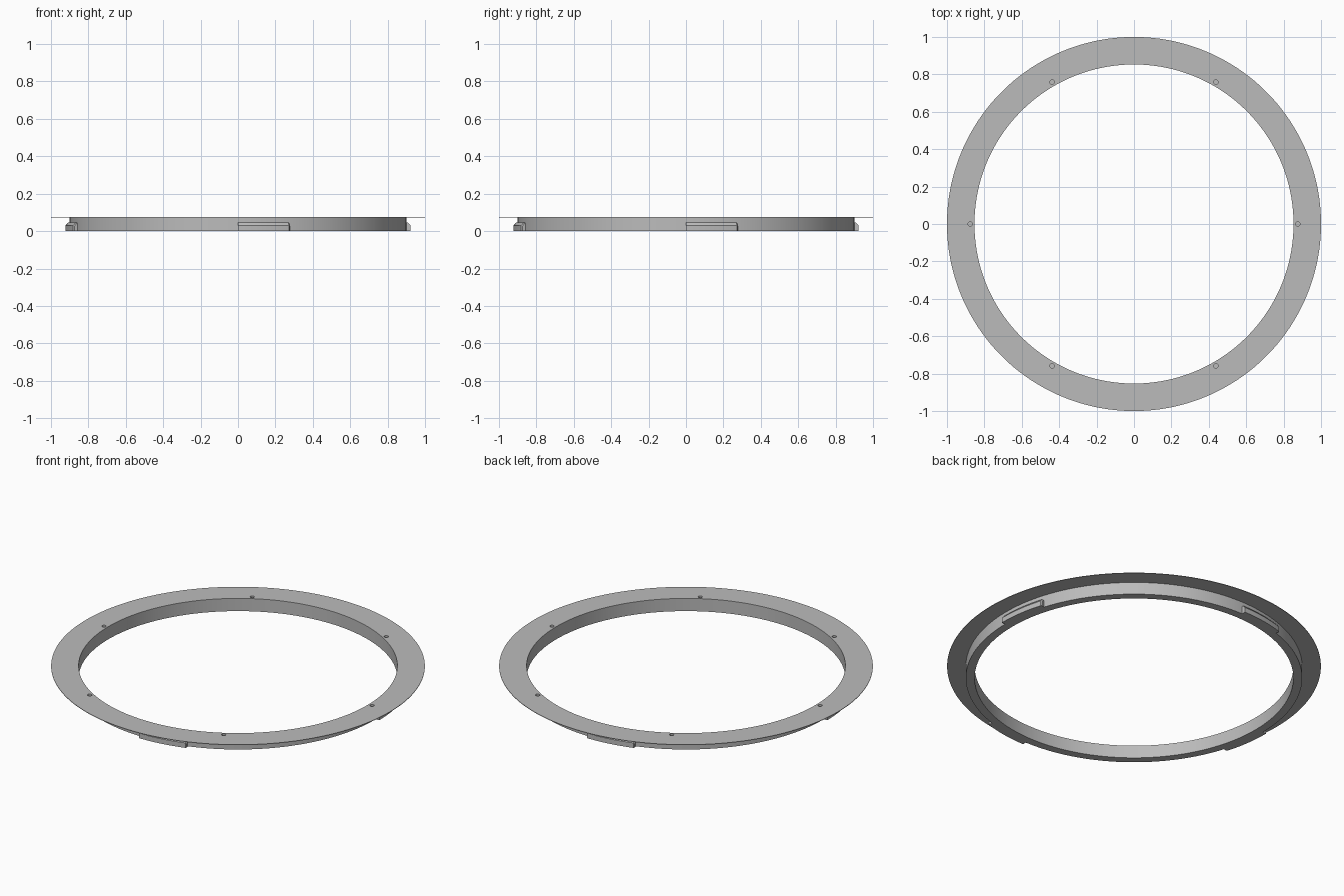
import bpy, bmesh
from math import cos, sin, radians, tau

cube = bpy.data.objects.get("Cube")
if cube:
    bpy.data.objects.remove(cube)

HEIGHT, INNER, WALL, OUTER = 0.075, 0.853, 0.9, 1.0

grey = bpy.data.materials.new("plain_grey")
grey.use_nodes = True
grey.diffuse_color = (0.5, 0.5, 0.5, 1)
grey.node_tree.nodes["Principled BSDF"].inputs["Base Color"].default_value = (0.5, 0.5, 0.5, 1)


def sweep(name, sections, closed):
    """Skin a list of (angle, [(radius, z), ...]) sections around the z axis."""
    bm = bmesh.new()
    rows = [[bm.verts.new((r * cos(a), r * sin(a), z)) for r, z in pts]
            for a, pts in sections]
    n = len(rows[0])
    pairs = list(zip(rows, rows[1:]))
    if closed:
        pairs.append((rows[-1], rows[0]))
    else:
        bm.faces.new(rows[0])
        bm.faces.new(rows[-1])
    for p, q in pairs:
        for i in range(n):
            j = (i + 1) % n
            bm.faces.new((p[i], p[j], q[j], q[i]))
    bmesh.ops.recalc_face_normals(bm, faces=bm.faces)
    mesh = bpy.data.meshes.new(name)
    bm.to_mesh(mesh)
    bm.free()
    mesh.materials.append(grey)
    obj = bpy.data.objects.new(name, mesh)
    bpy.context.collection.objects.link(obj)
    return obj


def smooth(obj):
    bpy.ops.object.select_all(action="DESELECT")
    obj.select_set(True)
    bpy.context.view_layer.objects.active = obj
    bpy.ops.object.shade_smooth_by_angle(angle=radians(25))


# Ring wall with a thin flange around the top
profile = [(INNER, 0), (WALL, 0), (WALL, HEIGHT - 0.003),
           (OUTER, HEIGHT - 0.003), (OUTER, HEIGHT), (INNER, HEIGHT)]
STEPS = 180
ring = sweep("flanged_ring", [(tau * i / STEPS, profile) for i in range(STEPS)], True)

# Six blind screw holes
bm = bmesh.new()
for k in range(6):
    made = bmesh.ops.create_cone(bm, cap_ends=True, segments=20,
                                 radius1=0.012, radius2=0.012, depth=0.1)
    a = tau * k / 6
    bmesh.ops.translate(bm, verts=made["verts"],
                        vec=(0.876 * cos(a), 0.876 * sin(a), HEIGHT + 0.005))
mesh = bpy.data.meshes.new("hole_cutter")
bm.to_mesh(mesh)
bm.free()
mesh.materials.append(grey)
cutter = bpy.data.objects.new("hole_cutter", mesh)
bpy.context.collection.objects.link(cutter)

cut = ring.modifiers.new("screw_holes", "BOOLEAN")
cut.operation = "DIFFERENCE"
cut.solver = "EXACT"
cut.object = cutter
bpy.context.view_layer.objects.active = ring
bpy.ops.object.modifier_apply(modifier=cut.name)
bpy.data.objects.remove(cutter)
smooth(ring)


# Four bayonet tabs on the wall, each with a softened trailing end
def tab_profile(reach, top):
    return [(WALL - 0.01, 0), (WALL + reach, 0), (WALL + reach, top - 0.016),
            (WALL + reach * 0.4, top), (WALL - 0.01, top)]


for k in range(4):
    start = tau * k / 4
    sections = [(start + radians(a * 1.2), tab_profile(0.023, 0.045)) for a in range(15)]
    sections[-1] = (start + radians(17.2), tab_profile(0.023, 0.045))
    sections.append((start + radians(17.6), tab_profile(0.018, 0.04)))
    smooth(sweep(f"locking_tab_{k + 1}", sections, False))
